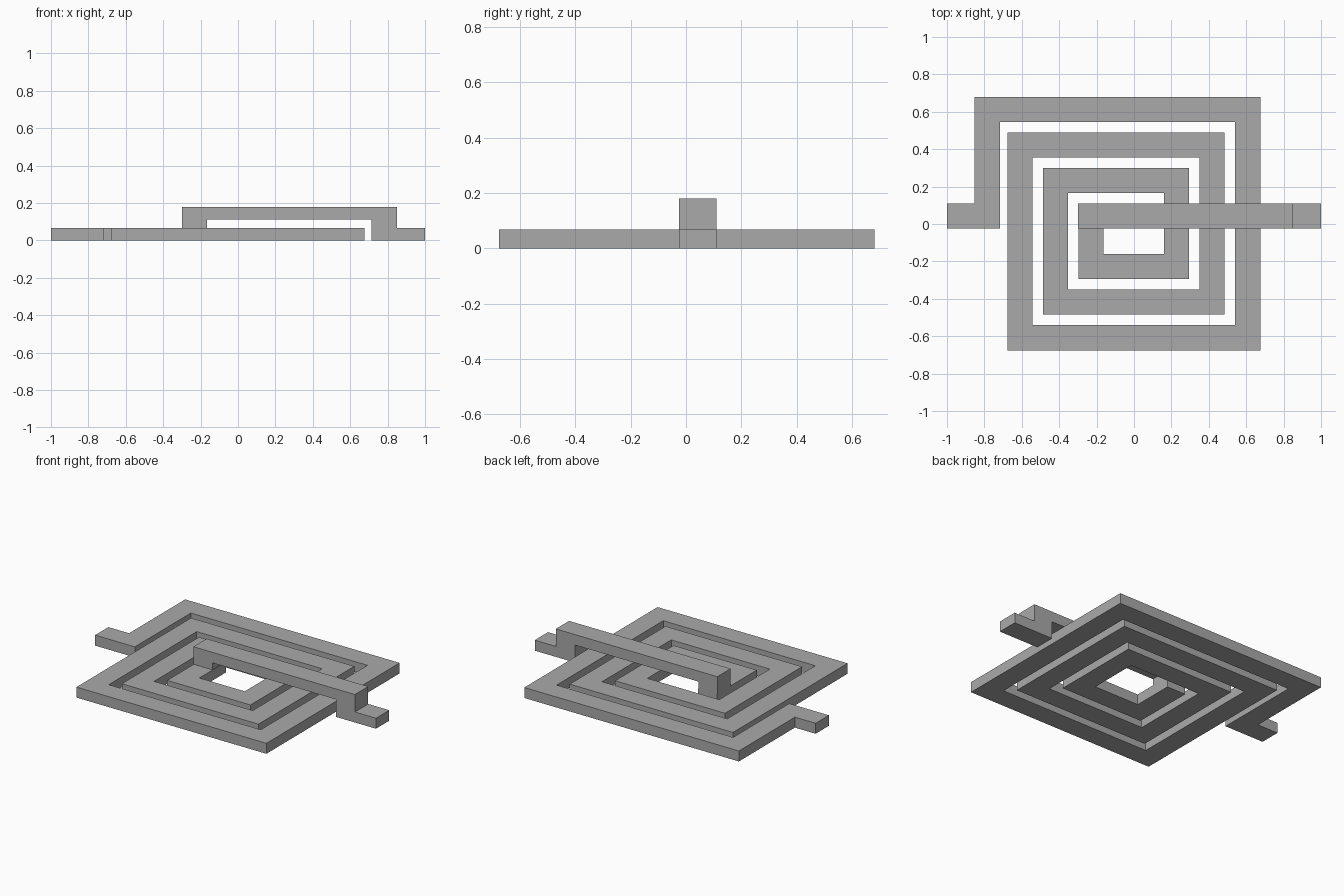
import bpy
import bmesh
from mathutils import Vector

cube = bpy.data.objects.get("Cube")
if cube:
    bpy.data.objects.remove(cube, do_unlink=True)

WIDTH = 0.135     # track width
THICK = 0.0675    # track thickness
PITCH = 0.19      # spacing between turns
TOP = 0.18        # top of the bridge
LEAD_Y = 0.0425   # centre line of both leads
TURNS = 3

metal = bpy.data.materials.new("grey metal")
metal.use_nodes = True
GREY = (0.4, 0.4, 0.4, 1.0)
metal.diffuse_color = GREY
metal.node_tree.nodes["Principled BSDF"].inputs["Base Color"].default_value = GREY


def extruded(name, faces, offset):
    """Extrude a sheet of joined polygons along the offset into a solid."""
    bm = bmesh.new()
    for face in faces:
        bm.faces.new([bm.verts.new(p) for p in face])
    bmesh.ops.remove_doubles(bm, verts=bm.verts, dist=0.0001)
    sheet = bm.faces[:]
    result = bmesh.ops.extrude_face_region(bm, geom=sheet, use_keep_orig=True)
    moved = [g for g in result["geom"] if isinstance(g, bmesh.types.BMVert)]
    bmesh.ops.translate(bm, verts=moved, vec=offset)
    bmesh.ops.recalc_face_normals(bm, faces=bm.faces)
    mesh = bpy.data.meshes.new(name)
    bm.to_mesh(mesh)
    bm.free()
    mesh.materials.append(metal)
    obj = bpy.data.objects.new(name, mesh)
    bpy.context.collection.objects.link(obj)
    return obj


# Spiral centre line: outer lead, then shrinking square turns
path = [Vector((-1, LEAD_Y))]
left = -0.7975
for turn in range(TURNS):
    r = 0.6075 - turn * PITCH
    left = -r - PITCH + (0.0125 if turn == 0 else 0)
    path += [Vector((-r - (0.1775 if turn == 0 else 0), LEAD_Y))] if turn == 0 else []
    path += [Vector((path[-1].x, r + 0.005)), Vector((r, r + 0.005)),
             Vector((r, -r)), Vector((-r - 0.0025, -r))]
path.append(Vector((path[-1].x, LEAD_Y + WIDTH / 2)))

# Mitred track edges on both sides of the centre line
edges = []
for i, p in enumerate(path):
    before = (p - path[i - 1]).normalized() if i else None
    after = (path[i + 1] - p).normalized() if i < len(path) - 1 else None
    normals = {(round(-d.y), round(d.x)) for d in (before, after) if d}
    shift = sum((Vector(n) for n in normals), Vector((0, 0))) * WIDTH / 2
    edges.append(((p + shift).to_3d(), (p - shift).to_3d()))
quads = [(a[0], a[1], b[1], b[0]) for a, b in zip(edges, edges[1:])]
extruded("spiral_track", quads, (0, 0, THICK))

# Bridge from the coil centre over the turns to the outer foot
under = TOP - THICK
x_in, x_out = -0.3, 0.85
profile = [(x_in, THICK), (x_in + WIDTH, THICK), (x_in + WIDTH, under),
           (x_out - WIDTH, under), (x_out - WIDTH, 0), (1, 0),
           (1, THICK), (x_out, THICK), (x_out, TOP), (x_in, TOP)]
front = LEAD_Y - WIDTH / 2
extruded("bridge_lead", [[(x, front, z) for x, z in profile]], (0, WIDTH, 0))
